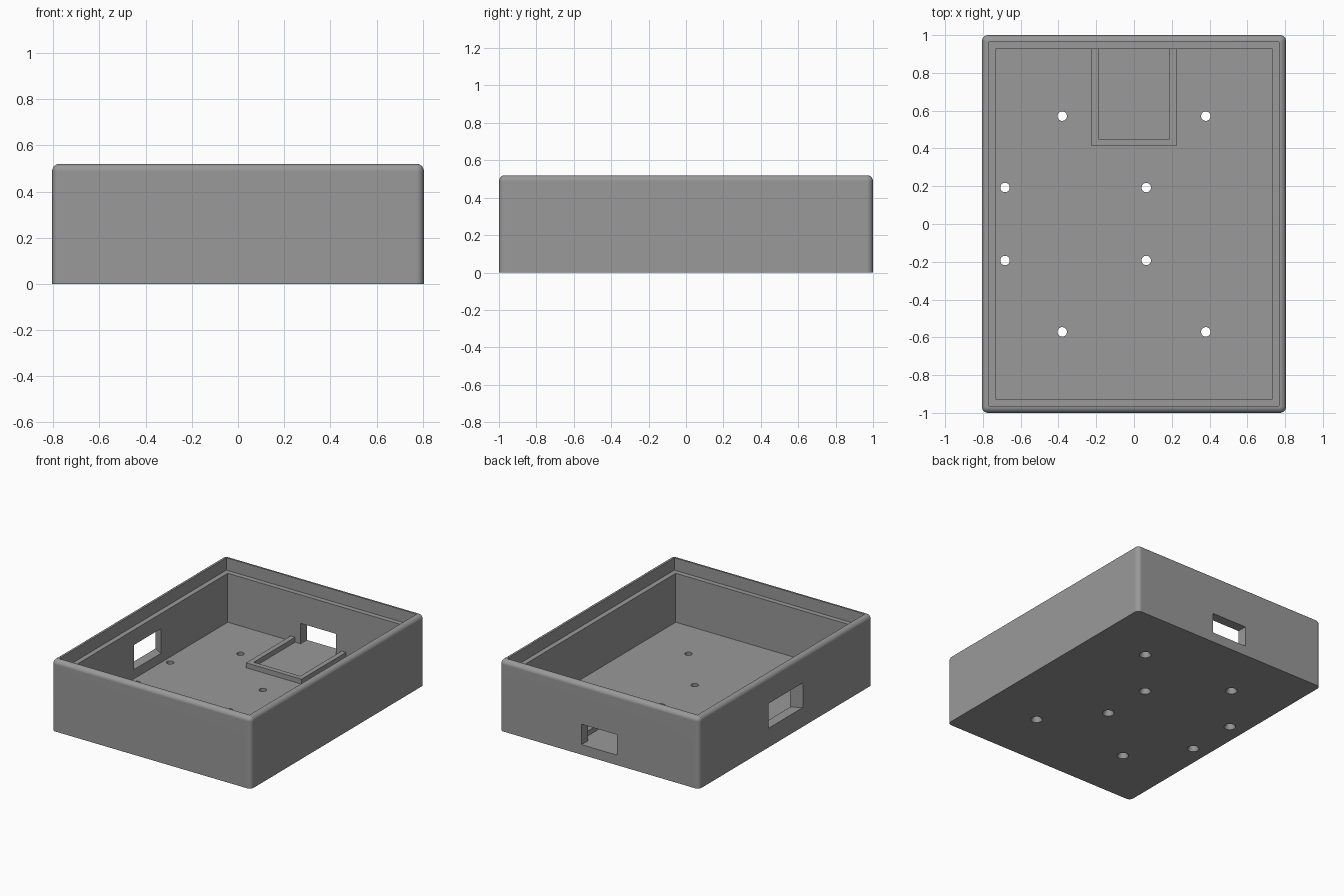
import bpy, bmesh, math

if "Cube" in bpy.data.objects:
    bpy.data.objects.remove(bpy.data.objects["Cube"])

W, L, H = 0.805, 1.0, 0.52      # half width, half length, height
WALL, LIP = 0.073, 0.037        # wall / floor thickness, rim thickness
LEDGE_Z = 0.43

grey = bpy.data.materials.new("plain_grey")
grey.diffuse_color = (0.32, 0.32, 0.32, 1)
grey.use_nodes = True
grey.node_tree.nodes["Principled BSDF"].inputs["Base Color"].default_value = grey.diffuse_color


def finish(name, bm):
    bmesh.ops.recalc_face_normals(bm, faces=bm.faces)
    me = bpy.data.meshes.new(name)
    bm.to_mesh(me)
    bm.free()
    me.materials.append(grey)
    ob = bpy.data.objects.new(name, me)
    bpy.context.collection.objects.link(ob)
    return ob


def box_bm(x0, x1, y0, y1, z0, z1):
    bm = bmesh.new()
    bmesh.ops.create_cube(bm, size=1)
    for v in bm.verts:
        v.co = (x1 if v.co.x > 0 else x0,
                y1 if v.co.y > 0 else y0,
                z1 if v.co.z > 0 else z0)
    return bm


def activate(ob):
    bpy.ops.object.select_all(action='DESELECT')
    ob.select_set(True)
    bpy.context.view_layer.objects.active = ob


def cut(target, cutter):
    cutter.hide_render = True
    mod = target.modifiers.new("cut", 'BOOLEAN')
    mod.operation, mod.solver, mod.object = 'DIFFERENCE', 'EXACT', cutter
    activate(target)
    bpy.ops.object.modifier_apply(modifier=mod.name)
    bpy.data.objects.remove(cutter)


# Case body: rounded vertical and top edges, sharp bottom
bm = box_bm(-W, W, -L, L, 0, H)
round_edges = [e for e in bm.edges if any(v.co.z > 0.1 for v in e.verts)]
bmesh.ops.bevel(bm, geom=round_edges, offset=0.032, segments=6,
                profile=0.5, affect='EDGES')
case = finish("case_body", bm)

# Main cavity and the wider recess that leaves a ledge for the lid
a, b = W - WALL, L - WALL
cut(case, finish("cavity_cutter", box_bm(-a, a, -b, b, WALL, 1)))
a, b = W - LIP, L - LIP
cut(case, finish("rim_cutter", box_bm(-a, a, -b, b, LEDGE_Z, 1)))

# Back port, flush with the floor
cut(case, finish("back_port_cutter",
                 box_bm(-0.143, 0.143, 0.88, 1.1, WALL, 0.222)))

# Left port, flaring outwards
bm = box_bm(-W - 0.02, -W + WALL + 0.02, -1, 1, 0.14, 0.32)
for v in bm.verts:
    half = 0.212 if v.co.x < -W else 0.143
    v.co.y = math.copysign(half, v.co.y)
cut(case, finish("left_port_cutter", bm))

# Screw holes, countersunk from below
holes = [(x, s * y) for x, y in ((-0.38, 0.571), (0.38, 0.571),
                                 (-0.683, 0.193), (0.065, 0.193))
         for s in (1, -1)]
profile = [(0.04, -0.02), (0.04, 0.0), (0.025, 0.03), (0.025, 0.12)]
N = 32
for x, y in holes:
    bm = bmesh.new()
    rings = [[bm.verts.new((x + r * math.cos(2 * math.pi * i / N),
                            y + r * math.sin(2 * math.pi * i / N), z))
              for i in range(N)] for r, z in profile]
    for lo, hi in zip(rings, rings[1:]):
        for i in range(N):
            j = (i + 1) % N
            bm.faces.new((lo[i], lo[j], hi[j], hi[i]))
    bm.faces.new(rings[0])
    bm.faces.new(rings[-1])
    cut(case, finish("hole_cutter", bm))

activate(case)
bpy.ops.object.shade_smooth_by_angle(angle=math.radians(30))
wn = case.modifiers.new("flat_face_normals", 'WEIGHTED_NORMAL')
wn.keep_sharp = True

# U-shaped board holder on the floor, open towards the back port
xo, xi, yo, yi, yb = 0.224, 0.188, 0.413, 0.45, L - WALL + 0.01
outline = [(-xo, yb), (-xo, yo), (xo, yo), (xo, yb),
           (xi, yb), (xi, yi), (-xi, yi), (-xi, yb)]
bm = bmesh.new()
face = bm.faces.new([bm.verts.new((x, y, WALL - 0.01)) for x, y in outline])
ext = bmesh.ops.extrude_face_region(bm, geom=[face])
for g in ext["geom"]:
    if isinstance(g, bmesh.types.BMVert):
        g.co.z = 0.109
finish("board_holder", bm)
